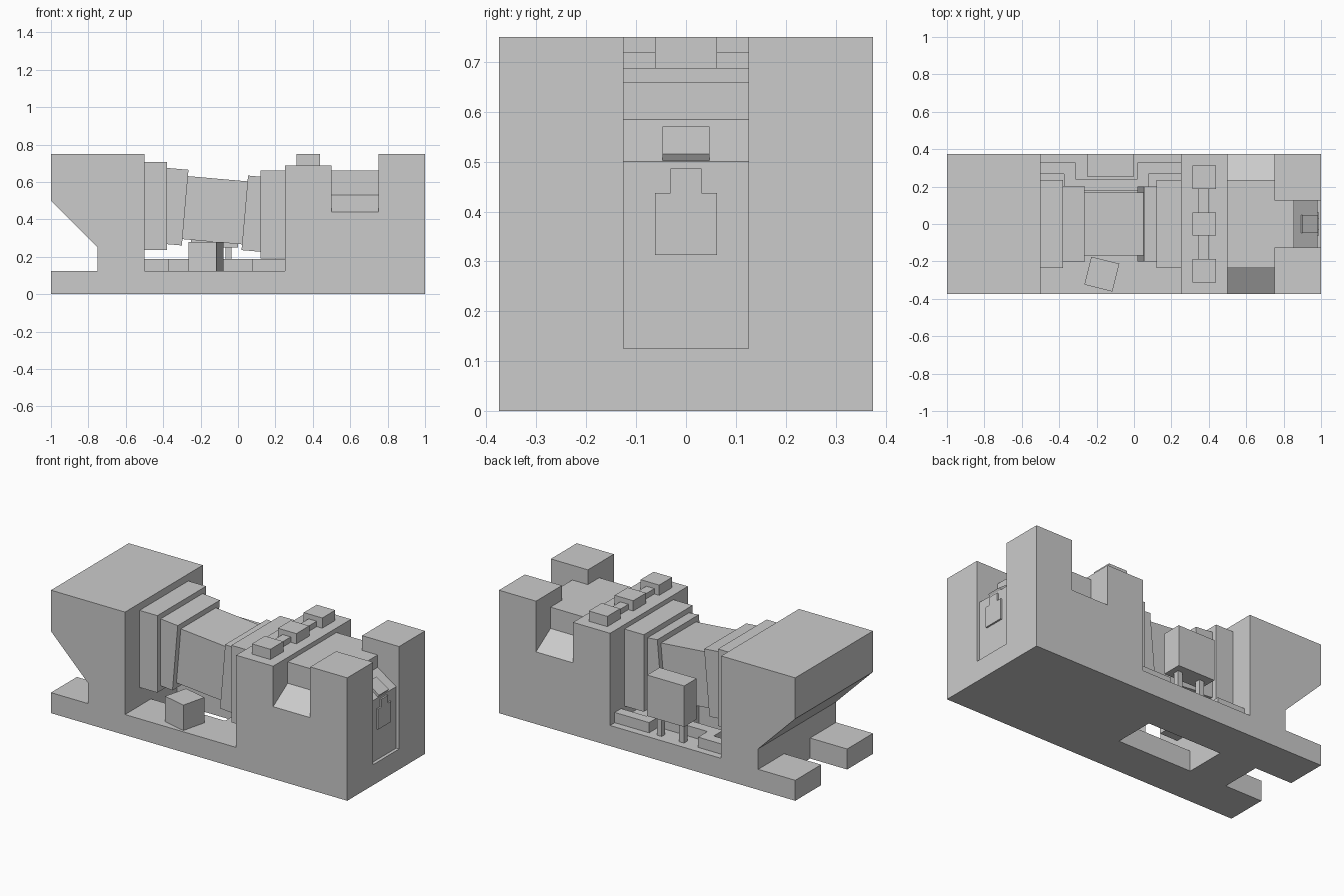
import bpy, bmesh
from math import radians, sin, cos
from mathutils import Vector

if "Cube" in bpy.data.objects:
    bpy.data.objects.remove(bpy.data.objects["Cube"])


def prism(name, pts, axis, lo, hi):
    """Extrude a 2D outline along an axis between lo and hi."""
    place = {'x': lambda a, b, t: (t, a, b),
             'y': lambda a, b, t: (a, t, b),
             'z': lambda a, b, t: (a, b, t)}[axis]
    bm = bmesh.new()
    face = bm.faces.new([bm.verts.new(place(a, b, lo)) for a, b in pts])
    ext = bmesh.ops.extrude_face_region(bm, geom=[face])
    verts = [g for g in ext['geom'] if isinstance(g, bmesh.types.BMVert)]
    bmesh.ops.translate(bm, verts=verts, vec=Vector(place(0, 0, hi - lo)))
    bmesh.ops.recalc_face_normals(bm, faces=bm.faces)
    me = bpy.data.meshes.new(name)
    bm.to_mesh(me)
    bm.free()
    ob = bpy.data.objects.new(name, me)
    bpy.context.collection.objects.link(ob)
    return ob


def box(name, x0, x1, y0, y1, z0, z1):
    return prism(name, [(x0, y0), (x1, y0), (x1, y1), (x0, y1)], 'z', z0, z1)


def cut(target, cutter):
    mod = target.modifiers.new("cut", 'BOOLEAN')
    mod.operation, mod.solver, mod.object = 'DIFFERENCE', 'EXACT', cutter
    bpy.context.view_layer.objects.active = target
    bpy.ops.object.modifier_apply(modifier=mod.name)
    bpy.data.objects.remove(cutter)


# Main hull: side profile with open middle bay and undercut left end
hull = prism("hull", [(-1, 0), (1, 0), (1, .75), (.75, .75), (.75, .66), (.5, .66),
                      (.5, .6875), (.25, .6875), (.25, .125), (-.5, .125), (-.5, .75),
                      (-1, .75), (-1, .5), (-.75, .25), (-.75, .125), (-1, .125)],
             'y', -.375, .375)
# Hole in the bay floor and slot between the two feet
cut(hull, box("floor_hole", -.5, 0, -.125, .125, -.1, .2))
cut(hull, box("foot_slot", -1.1, -.75, -.125, .125, -.1, .2))
# Sloped side notches
for s in (-1, 1):
    pts = [(.235, .8), (.235, .53), (.4, .4245), (.4, .8)]
    cut(hull, prism("side_notch", [(s * y, z) for y, z in pts], 'x', .5, .75))
# End recess with sloped shelf
cut(hull, prism("end_recess", [(.75, .66), (.855, .66), (.855, .585), (.98, .5),
                               (.98, .125), (1.1, .125), (1.1, .9), (.75, .9)],
                'y', -.125, .125))

# Raised latch plate on the end panel
prism("latch_plate", [(-.0625, .3125), (.0625, .3125), (.0625, .4375), (.031, .4375),
                      (.031, .486), (-.031, .486), (-.031, .4375), (-.0625, .4375)],
      'x', .975, .99)
# Thin pad lying on the sloped shelf
pad = box("shelf_pad", -.05, .05, -.047, .047, -.01, .015)
pad.location = (.935, 0, .5305)
pad.rotation_euler = (0, radians(34), 0)

# Row of top blocks joined by a bar
for i, y in enumerate((-.25, 0, .25)):
    box(f"top_block_{i + 1}", .3125, .4375, y - .0625, y + .0625, .68, .75)
box("top_bar", .345, .4, -.25, .25, .68, .72)

# Square end flanges of the drum
box("left_flange", -.5, -.38, -.235, .235, .237, .707)
box("right_flange", .12, .25, -.235, .235, .19, .66)
# Tilted drum core and its two collars, sharing one axis
for name, s0, s1, h in (("left_collar", -.16, 0, .203), ("drum", -.01, .33, .169),
                        ("right_collar", .32, .46, .2)):
    part = box(name, s0, s1, -h, h, -h, h)
    part.location = (-.2825, 0, .4625)
    part.rotation_euler = (0, radians(5), 0)

# Floor duct that jogs inward behind the drum
prism("floor_duct", [(-.5, .33), (-.3125, .33), (-.3125, .24), (.018, .24), (.018, .33),
                     (.25, .33), (.25, .268), (.078, .268), (.078, .178), (-.375, .178),
                     (-.375, .268), (-.5, .268)], 'z', .125, .1875)

# Rear tank on two legs
box("rear_tank", -.25, 0, .255, .375, .25, .5)
for i, x in enumerate((-.05, -.2)):
    box(f"tank_leg_{i + 1}", x - .0165, x + .0165, .296, .329, .125, .25)

# Loose crate, turned slightly
crate = box("crate", -.077, .077, -.077, .077, 0, .155)
crate.location = (-.172, -.268, .125)
crate.rotation_euler = (0, 0, radians(-14))
